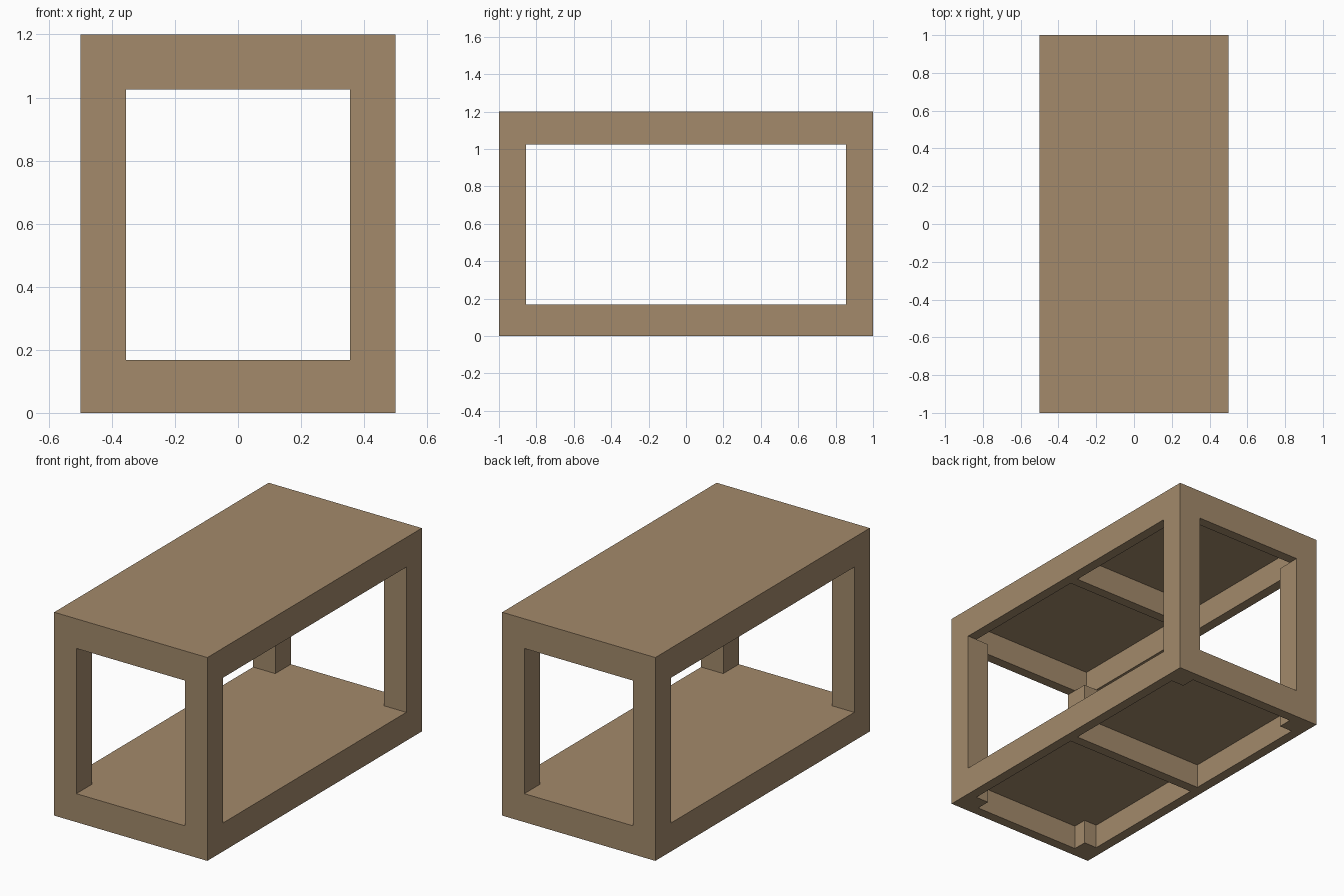
import bpy
import bmesh
from mathutils import Matrix, Vector

if "Cube" in bpy.data.objects:
    bpy.data.objects.remove(bpy.data.objects["Cube"], do_unlink=True)

# One tan colour for the whole frame
tan = bpy.data.materials.new("tan_wood")
tan.use_nodes = True
colour = (0.366, 0.254, 0.147, 1.0)
tan.diffuse_color = colour
tan.node_tree.nodes["Principled BSDF"].inputs["Base Color"].default_value = colour
tan.node_tree.nodes["Principled BSDF"].inputs["Roughness"].default_value = 0.9

# Main sizes
HX, HY, HEIGHT = 0.5, 1.0, 1.2
POST = 0.145           # square post width
RAIL = 0.06            # rail thickness
BEAM = 0.03            # half thickness of the middle beam
SHELF_LOW, SHELF_TOP = 0.145, 0.168
ROOF_RAIL, ROOF_LOW = 1.025, 1.175


def box(name, low, high):
    """Box between two opposite corners."""
    low, high = Vector(low), Vector(high)
    mesh = bpy.data.meshes.new(name)
    bm = bmesh.new()
    bmesh.ops.create_cube(bm, size=1.0, matrix=Matrix.Translation((low + high) / 2)
                          @ Matrix.Diagonal((*(high - low), 1.0)))
    bm.to_mesh(mesh)
    bm.free()
    mesh.materials.append(tan)
    obj = bpy.data.objects.new(name, mesh)
    bpy.context.collection.objects.link(obj)
    return obj


def mirrored(name, low, high, x=False, y=False):
    """Box repeated across the centre planes."""
    obj = box(name, low, high)
    mod = obj.modifiers.new("Mirror", 'MIRROR')
    mod.use_axis = (x, y, False)
    mod.use_mirror_merge = False
    return obj


# Solid panels
box("shelf_panel", (-HX, -HY, SHELF_LOW), (HX, HY, SHELF_TOP))
box("roof_panel", (-HX, -HY, ROOF_LOW), (HX, HY, HEIGHT))

# Corner posts and the feet under the shelf
px, py = HX - POST, HY - POST
mirrored("corner_posts", (px, py, SHELF_TOP), (HX, HY, ROOF_RAIL), x=True, y=True)
mirrored("corner_feet", (px, py, 0), (HX, HY, SHELF_LOW), x=True, y=True)

# Lower rails run between the feet
mirrored("lower_side_rails", (HX - RAIL, -py, 0), (HX, py, SHELF_LOW), x=True)
mirrored("lower_end_rails", (-px, HY - RAIL, 0), (px, HY, SHELF_LOW), y=True)

# Upper rails run corner to corner
mirrored("upper_side_rails", (HX - RAIL, -HY + RAIL, ROOF_RAIL),
         (HX, HY - RAIL, ROOF_LOW), x=True)
mirrored("upper_end_rails", (-HX, HY - RAIL, ROOF_RAIL), (HX, HY, ROOF_LOW), y=True)

# Middle beams under both panels
for name, z0, z1 in (("lower_cross_beam", 0, SHELF_LOW),
                     ("upper_cross_beam", ROOF_RAIL, ROOF_LOW)):
    box(name, (-HX + RAIL, -BEAM, z0), (HX - RAIL, BEAM, z1))
